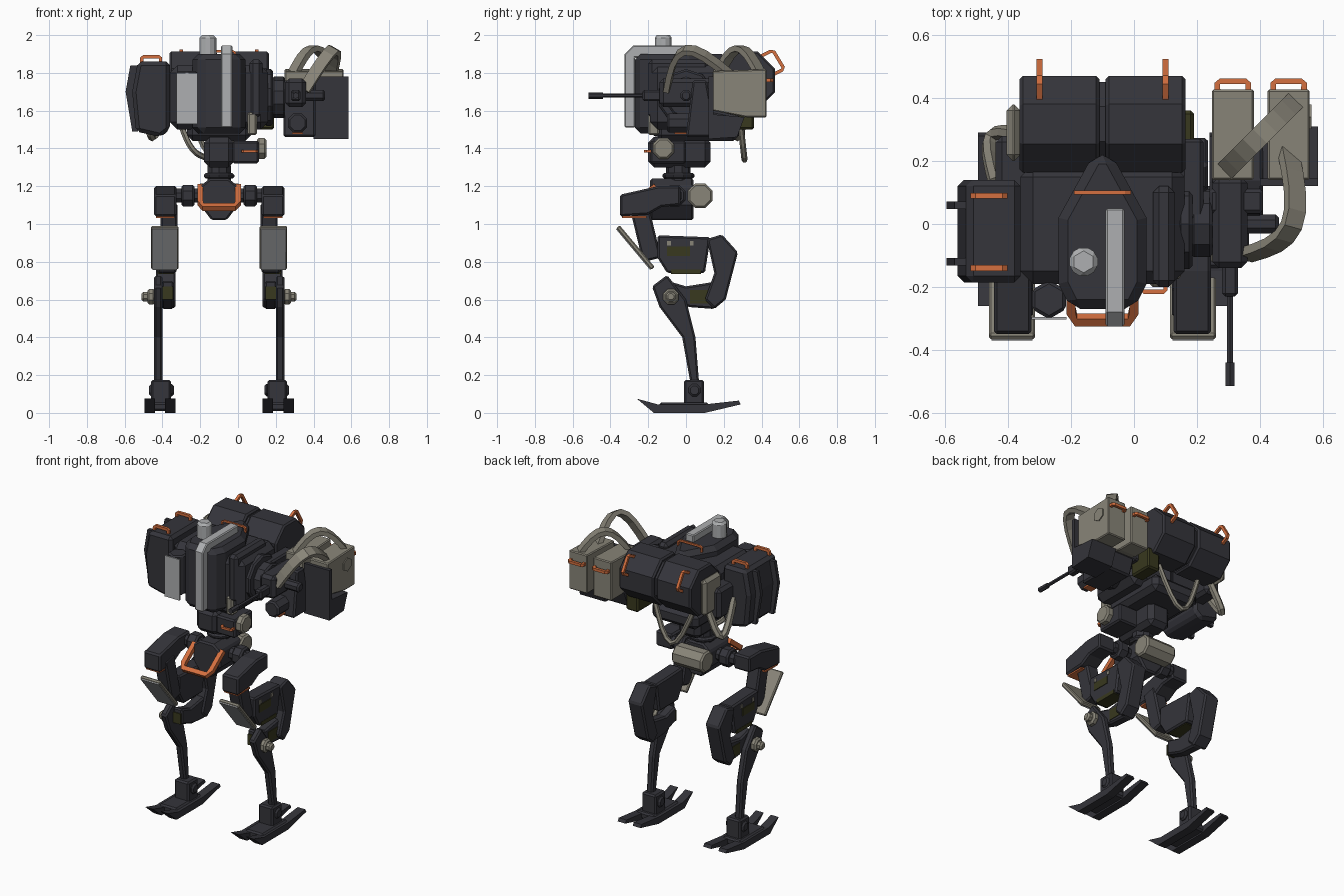
import bpy, bmesh, math
from mathutils import Vector

cube = bpy.data.objects.get("Cube")
if cube:
    bpy.data.objects.remove(cube)


def material(name, red, green, blue):
    mat = bpy.data.materials.new(name)
    mat.use_nodes = True
    mat.diffuse_color = (red, green, blue, 1)
    shader = mat.node_tree.nodes["Principled BSDF"]
    shader.inputs["Base Color"].default_value = mat.diffuse_color
    return mat


DARK = material("dark_steel", .035, .035, .043)
TAN = material("tan_grey", .25, .235, .19)
LIGHT = material("light_grey", .42, .43, .44)
ORANGE = material("orange", .66, .16, .05)
OLIVE = material("dark_olive", .04, .04, .013)
MID = -.1  # the legs and torso are symmetric about this x


def finish(name, bm, mat, bevel):
    """Turn a bmesh into an object, chamfering its sharp edges."""
    bmesh.ops.recalc_face_normals(bm, faces=bm.faces)
    if bevel:
        edges = [e for e in bm.edges if e.calc_face_angle(0) > math.radians(46)]
        bmesh.ops.bevel(bm, geom=edges, offset=bevel, segments=1, affect='EDGES', clamp_overlap=True)
    mesh = bpy.data.meshes.new(name)
    bm.to_mesh(mesh)
    bm.free()
    mesh.materials.append(mat)
    bpy.context.collection.objects.link(bpy.data.objects.new(name, mesh))


def skin(bm, rings):
    """Join rings of vertices into a closed solid."""
    for ring, following in zip(rings, rings[1:]):
        for j in range(len(ring)):
            bm.faces.new((ring[j - 1], ring[j], following[j], following[j - 1]))
    bm.faces.new(rings[0])
    bm.faces.new(rings[-1])


def prism(name, axis, profile, start, end, mat=DARK, bevel=.01):
    """Extrude a flat profile along an axis."""
    place = {'x': lambda u, v, w: (w, u, v), 'y': lambda u, v, w: (u, w, v),
             'z': lambda u, v, w: (u, v, w)}[axis]
    bm = bmesh.new()
    skin(bm, [[bm.verts.new(place(u, v, w)) for u, v in profile] for w in (start, end)])
    finish(name, bm, mat, bevel)


def box(name, x, y, z, mat=DARK, bevel=.01):
    rectangle = [(x[0], y[0]), (x[1], y[0]), (x[1], y[1]), (x[0], y[1])]
    prism(name, 'z', rectangle, *z, mat, bevel)


def cyl(name, axis, centre, radius, start, end, mat=DARK, sides=8, bevel=.01):
    angles = [(i + .5) * math.tau / sides for i in range(sides)]
    ring = [(centre[0] + radius * math.cos(a), centre[1] + radius * math.sin(a)) for a in angles]
    prism(name, axis, ring, start, end, mat, bevel)


def bar(name, top, bottom, thickness, x, mat=DARK, bevel=.01):
    """A straight limb plate between two (y, z) points, spanning x."""
    a, b = Vector(top), Vector(bottom)
    n = (b - a).orthogonal().normalized() * thickness / 2
    prism(name, 'x', [a + n, b + n, b - n, a - n], *x, mat, bevel)


def mirrored(half):
    """Complete a half profile, given as offsets from the middle plane."""
    return [(MID + u, v) for u, v in half] + [(MID - u, v) for u, v in reversed(half)]


def sweep(name, path, width, depth, mat, sides=4):
    """Sweep a regular section along a path; depth runs across the plane of the path."""
    across = (path[len(path) // 2] - path[0]).cross(path[-1] - path[0]).normalized()
    bm = bmesh.new()
    rings = []
    for i, point in enumerate(path):
        tangent = (path[min(i + 1, len(path) - 1)] - path[max(i - 1, 0)]).normalized()
        side = tangent.cross(across).normalized()
        angles = [(j + .5) * math.tau / sides for j in range(sides)]
        scale = 1 / math.cos(math.pi / sides)
        rings.append([bm.verts.new(point + scale * (side * width * math.cos(a) + across * depth * math.sin(a)))
                      for a in angles])
    skin(bm, rings)
    finish(name, bm, mat, bevel=0)


def handle(name, p, q, out, radius=.009):
    p, q, out = Vector(p), Vector(q), Vector(out)
    corner = (q - p) * .08
    path = [p, p + out * .8, p + out + corner, q + out - corner, q + out * .8, q]
    sweep(name, path, radius, radius, ORANGE)


def arch(name, p, q, bulge, width, depth, sides):
    """A bowed hose or belt from p to q."""
    p, q, bulge, steps = Vector(p), Vector(q), Vector(bulge), 8
    path = [p.lerp(q, i / steps) + bulge * math.sin(math.pi * i / steps) for i in range(steps + 1)]
    sweep(name, path, width, depth, TAN, sides)


# Torso: cockpit hull, wide mid body, flank plates
hull = mirrored([(.1, -.27), (.14, -.19), (.14, .02), (.03, .22)])
prism("cockpit_hull", 'z', hull, 1.48, 1.9, bevel=.03)
box("mid_body", (-.36, .16), (-.19, .19), (1.5, 1.84), bevel=.04)
box("belly", (-.27, .07), (-.16, .28), (1.44, 1.55), bevel=.03)
box("flank_plate", (.06, .13), (-.2, .12), (1.56, 1.87), bevel=.02)
box("flank_base", (.05, .1), (-.2, -.14), (1.47, 1.59), TAN)
box("rear_bracket", (.1, .19), (.2, .36), (1.5, 1.64), OLIVE)

# Crest strip bent over the hull, sensor dome and side canister
crest = [(-.27, 1.51), (-.325, 1.51), (-.325, 1.9), (-.28, 1.945), (.05, 1.945), (.05, 1.88), (-.27, 1.88)]
prism("crest_strip", 'x', crest, -.09, -.03, LIGHT, bevel=.006)
cyl("sensor_dome", 'z', (-.16, -.12), .052, 1.88, 2, LIGHT, sides=6, bevel=.015)
cyl("side_canister", 'z', (-.27, -.24), .062, 1.55, 1.81, sides=6)
box("canister_plate", (-.325, -.215), (-.304, -.295), (1.53, 1.8), LIGHT, bevel=0)
handle("hull_handle", (-.185, .1, 1.88), (-.015, .1, 1.88), (0, 0, .035), radius=.006)

# Rear drum in two halves with a groove, end cap and handles
for side in (-1, 1):
    cyl("rear_drum", 'x', (.317, 1.76), .166, MID + side * .01, MID + side * .263)
    x = MID + side * .2
    handle("drum_handle", (x, .4, 1.89), (x, .46, 1.79), (0, .06, .03))
cyl("drum_core", 'x', (.317, 1.76), .145, -.12, -.08)
box("drum_end_cap", (-.405, -.36), (.2, .38), (1.61, 1.85), TAN, bevel=.02)

# Hoses
arch("drum_hose", (.04, .28, 1.6), (-.26, .28, 1.6), (0, .03, -.26), .014, .014, sides=6)
arch("pod_hose", (-.44, .13, 1.66), (-.35, .28, 1.64), (-.06, .07, -.19), .02, .02, sides=6)
arch("neck_hose", (-.3, -.05, 1.52), (-.16, 0, 1.35), (-.01, -.03, -.04), .014, .014, sides=6)

# Neck and lower turret
box("lower_turret", (-.18, -.02), (-.2, .13), (1.3, 1.46), bevel=.03)
box("turret_arm", (-.03, .11), (-.19, 0), (1.32, 1.44))
cyl("turret_lens", 'x', (-.12, 1.4), .06, .1, .15, TAN)
handle("turret_handle", (.025, -.185, 1.385), (.1, -.185, 1.385), (0, -.03, 0), radius=.007)
cyl("neck", 'z', (MID, -.04), .065, 1.18, 1.32, sides=10)
cyl("neck_ring", 'z', (MID, -.04), .085, 1.24, 1.27, sides=10)

# Hips
pelvis = mirrored([(.04, 1.02), (.1, 1.1), (.1, 1.2), (.05, 1.24)])
prism("pelvis", 'y', pelvis, -.19, .04)
cyl("hip_axle", 'x', (-.06, 1.15), .04, -.34, .14)
cyl("hip_canister", 'x', (.075, 1.15), .07, -.21, .01, TAN)
handle("hip_guard", (-.2, -.16, 1.2), (0, -.16, 1.2), (0, -.145, -.11), radius=.015)

# Legs: side profiles in (y, z), given to both legs by offsets from the middle
cover = [(-.35, 1.04), (-.35, 1.155), (-.15, 1.2), (-.03, 1.2), (-.03, 1.1), (-.13, 1.09), (-.2, 1.05)]
link = [(-.15, .94), (.13, .93), (.1, .74), (-.1, .74), (-.15, .82)]
shank = [(.11, .92), (.19, .945), (.275, .85), (.21, .6), (.15, .55), (.1, .6), (.15, .74)]
lower = [(-.1, .7), (-.1, .6), (.02, .56), (.15, .55), (.2, .6), (.19, .7), (0, .67)]
shin = [(-.18, .67), (-.1, .73), (0, .6), (.05, .4), (.07, .15), (.025, .15), (-.02, .4), (-.14, .56)]
toe = [(-.26, .075), (-.15, .045), (.1, .045), (.28, .065), (.29, .045), (.1, 0), (-.17, 0)]

for side, sign in (("left", 1), ("right", -1)):
    def across(inner, outer):
        return MID + sign * inner, MID + sign * outer

    cyl(side + "_hip_joint", 'x', (-.06, 1.15), .062, *across(.13, .2))
    prism(side + "_thigh_cover", 'x', cover, *across(.225, .345))
    box(side + "_thigh_cover_base", across(.235, .335), (-.34, -.21), (1.033, 1.042), ORANGE, bevel=0)
    bar(side + "_thigh", (-.25, 1.1), (-.18, .81), .1, across(.22, .31))
    bar(side + "_knee_guard", (-.36, .985), (-.175, .765), .024, across(.215, .36), TAN, bevel=.006)
    bar(side + "_knee_guard_face", (-.367, .975), (-.187, .76), .009, across(.222, .353), LIGHT, bevel=0)

    # Folded middle links with their painted panels
    prism(side + "_link", 'x', link, *across(.225, .325))
    box(side + "_link_panel", across(.24, .329), (-.1, .02), (.83, .88), OLIVE, bevel=0)
    box(side + "_link_base", across(.24, .327), (-.08, .08), (.735, .76), OLIVE, bevel=0)
    for y in (-.1, .02):
        box(side + "_link_tab", across(.3, .33), (y, y + .02), (.885, .91), TAN, bevel=0)
    prism(side + "_rear_shank", 'x', shank, *across(.23, .335))
    prism(side + "_lower_link", 'x', lower, *across(.24, .305))
    box(side + "_lower_link_panel", across(.3, .309), (.02, .16), (.58, .65), OLIVE, bevel=0)
    box(side + "_lower_link_front", across(.245, .3), (-.107, -.098), (.6, .67), OLIVE, bevel=0)

    # Shin, knee hub, ankle and foot
    prism(side + "_shin", 'x', shin, *across(.3, .345))
    cyl(side + "_knee_hub", 'x', (-.08, .615), .045, *across(.34, .38), TAN)
    cyl(side + "_knee_pin", 'x', (-.08, .615), .028, *across(.37, .41), TAN)
    box(side + "_ankle", across(.255, .36), (-.01, .095), (.04, .175))
    cyl(side + "_ankle_pin", 'x', (.045, .12), .035, *across(.24, .37))
    box(side + "_foot", across(.25, .38), (-.14, .12), (.01, .055))
    for inner in (.23, .34):
        prism(side + "_toe", 'x', toe, *across(inner, inner + .056), bevel=0)

# Pod on the right shoulder, with ribs and handles
pod = [(-.36, 1.5), (-.36, 1.86), (-.53, 1.86), (-.56, 1.7), (-.54, 1.49), (-.41, 1.46)]
rib = [(-.53, 1.84), (-.57, 1.84), (-.595, 1.7), (-.56, 1.49), (-.53, 1.49)]
prism("shoulder_pod", 'y', pod, -.185, .14, bevel=.02)
for y in (-.12, .06):
    prism("pod_rib", 'y', rib, y - .012, y + .012, bevel=0)
for y in (-.14, .09):
    handle("pod_handle", (-.51, y, 1.855), (-.41, y, 1.855), (0, 0, .03))
box("pod_mount", (-.44, -.33), (-.12, .28), (1.56, 1.76), bevel=.02)

# Weapon arm on the left shoulder
cyl("arm_coupling", 'x', (0, 1.67), .15, .14, .185, sides=10)
cyl("arm_joint", 'x', (0, 1.67), .11, .18, .25, sides=10)
box("arm_bracket", (.15, .22), (-.02, .27), (1.58, 1.77))
box("gun_receiver", (.25, .36), (-.14, .15), (1.62, 1.77), bevel=.02)
box("gun_shroud", (.28, .33), (-.23, -.12), (1.65, 1.71))
cyl("gun_barrel", 'y', (.305, 1.68), .011, -.46, -.2, sides=6, bevel=0)
cyl("gun_muzzle", 'y', (.305, 1.68), .017, -.515, -.44, sides=6, bevel=0)
cyl("lower_launcher", 'y', (.315, 1.535), .055, -.1, .14)
box("launcher_base", (.285, .345), (-.06, .04), (1.476, 1.485), ORANGE, bevel=0)
cyl("feed_hub", 'x', (0, 1.68), .032, .35, .46)

# Magazine tray and inner housing
tray = [(.12, 1.45), (.27, 1.46), (.31, 1.566), (.145, 1.58), (.145, 1.78), (.12, 1.78)]
housing = [(0, 1.46), (.25, 1.46), (.29, 1.57), (.14, 1.6), (.11, 1.76), (.035, 1.76)]
prism("magazine_tray", 'x', tray, .4, .585, bevel=0)
prism("magazine_housing", 'x', housing, .24, .41)

# Ammunition crates with handles and feed belts
crate = [(.14, 1.81), (.427, 1.82), (.427, 1.565), (.32, 1.565), (.14, 1.6)]
for x in (.247, .424):
    prism("ammo_crate", 'x', crate, x, x + .134, TAN, bevel=.006)
    handle("crate_handle", (x + .018, .42, 1.76), (x + .116, .42, 1.76), (0, .033, 0))
cyl("crate_boss", 'x', (.34, 1.73), .045, .55, .564, TAN, sides=6, bevel=0)
arch("front_belt", (.35, -.1, 1.71), (.49, .23, 1.79), (.08, -.07, .17), .015, .032, sides=4)
arch("rear_belt", (.29, .17, 1.79), (.51, .39, 1.8), (0, 0, .135), .015, .032, sides=4)
